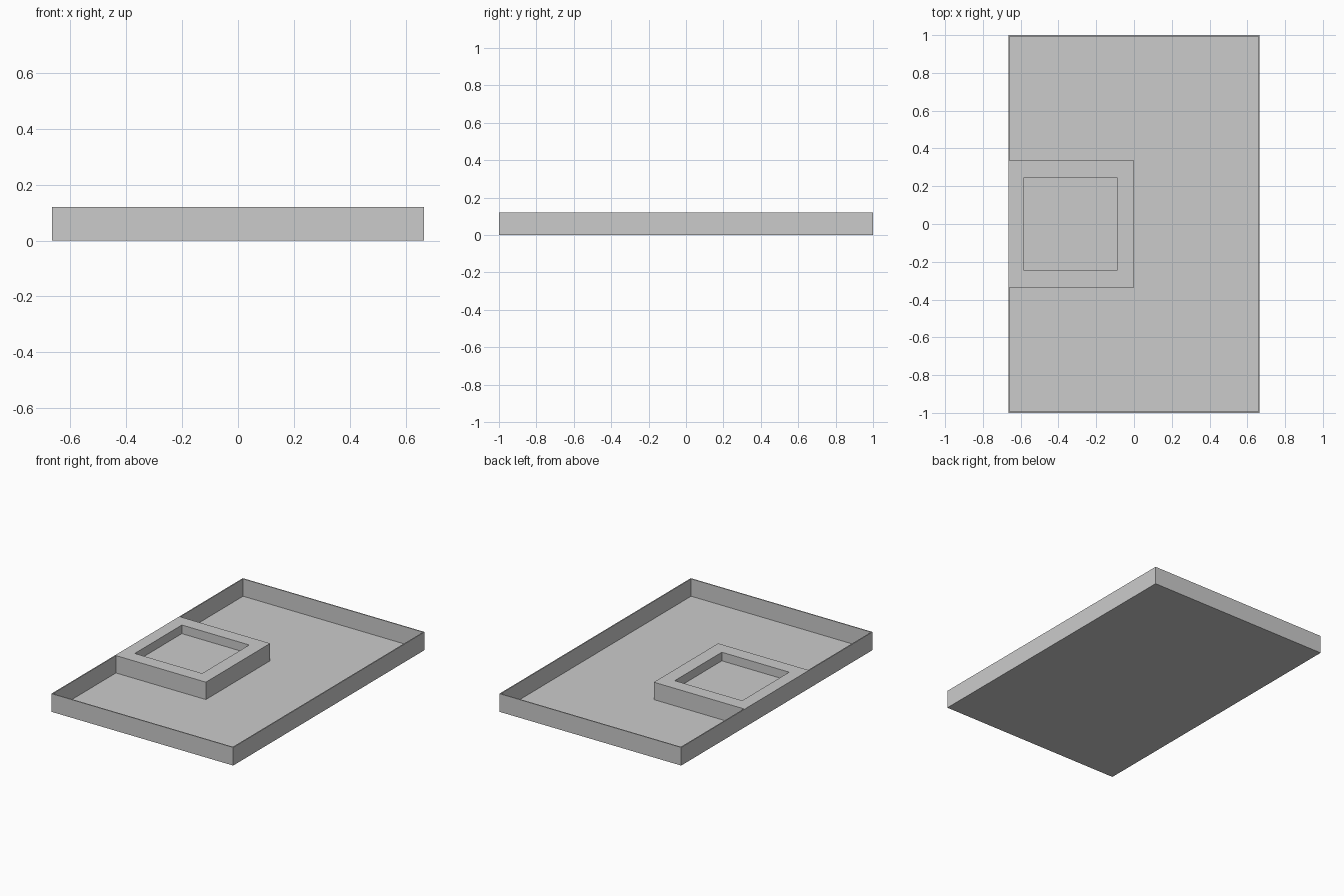
import bpy, bmesh

if "Cube" in bpy.data.objects:
    bpy.data.objects.remove(bpy.data.objects["Cube"])

HX, HY, H = 0.665, 1.0, 0.12     # outer half sizes and height
WALL, FLOOR = 0.007, 0.005       # thin shell
BLOCK_X, BLOCK_Y = 0.0, 0.336    # inner edge and half width of the raised block


def prism(name, outline, z0, z1):
    """Extrude a flat outline (counter-clockwise) from z0 to z1."""
    bm = bmesh.new()
    face = bm.faces.new([bm.verts.new((x, y, z0)) for x, y in outline])
    top = bmesh.ops.extrude_face_region(bm, geom=[face])["geom"]
    verts = [v for v in top if isinstance(v, bmesh.types.BMVert)]
    bmesh.ops.translate(bm, verts=verts, vec=(0, 0, z1 - z0))
    bmesh.ops.recalc_face_normals(bm, faces=bm.faces)
    mesh = bpy.data.meshes.new(name)
    bm.to_mesh(mesh)
    bm.free()
    obj = bpy.data.objects.new(name, mesh)
    bpy.context.collection.objects.link(obj)
    return obj


def rect(x0, x1, y0, y1):
    return [(x0, y0), (x1, y0), (x1, y1), (x0, y1)]


def cut(target, cutter):
    mod = target.modifiers.new(cutter.name, 'BOOLEAN')
    mod.operation = 'DIFFERENCE'
    mod.solver = 'EXACT'
    mod.object = cutter
    bpy.context.view_layer.objects.active = target
    bpy.ops.object.modifier_apply(modifier=mod.name)
    bpy.data.objects.remove(cutter)


# Tray body
tray = prism("tray", rect(-HX, HX, -HY, HY), 0, H)

# Main cavity, wrapping around the raised block on the left edge
ix, iy = HX - WALL, HY - WALL
cavity = rect(-ix, ix, -iy, iy) + [
    (-ix, BLOCK_Y), (BLOCK_X, BLOCK_Y), (BLOCK_X, -BLOCK_Y), (-ix, -BLOCK_Y)]
cut(tray, prism("cavity_cutter", cavity, FLOOR, H + 0.1))

# Shallow square pocket in the top of the block
cut(tray, prism("pocket_cutter", rect(-0.583, -0.09, -0.246, 0.246), 0.063, H + 0.1))
